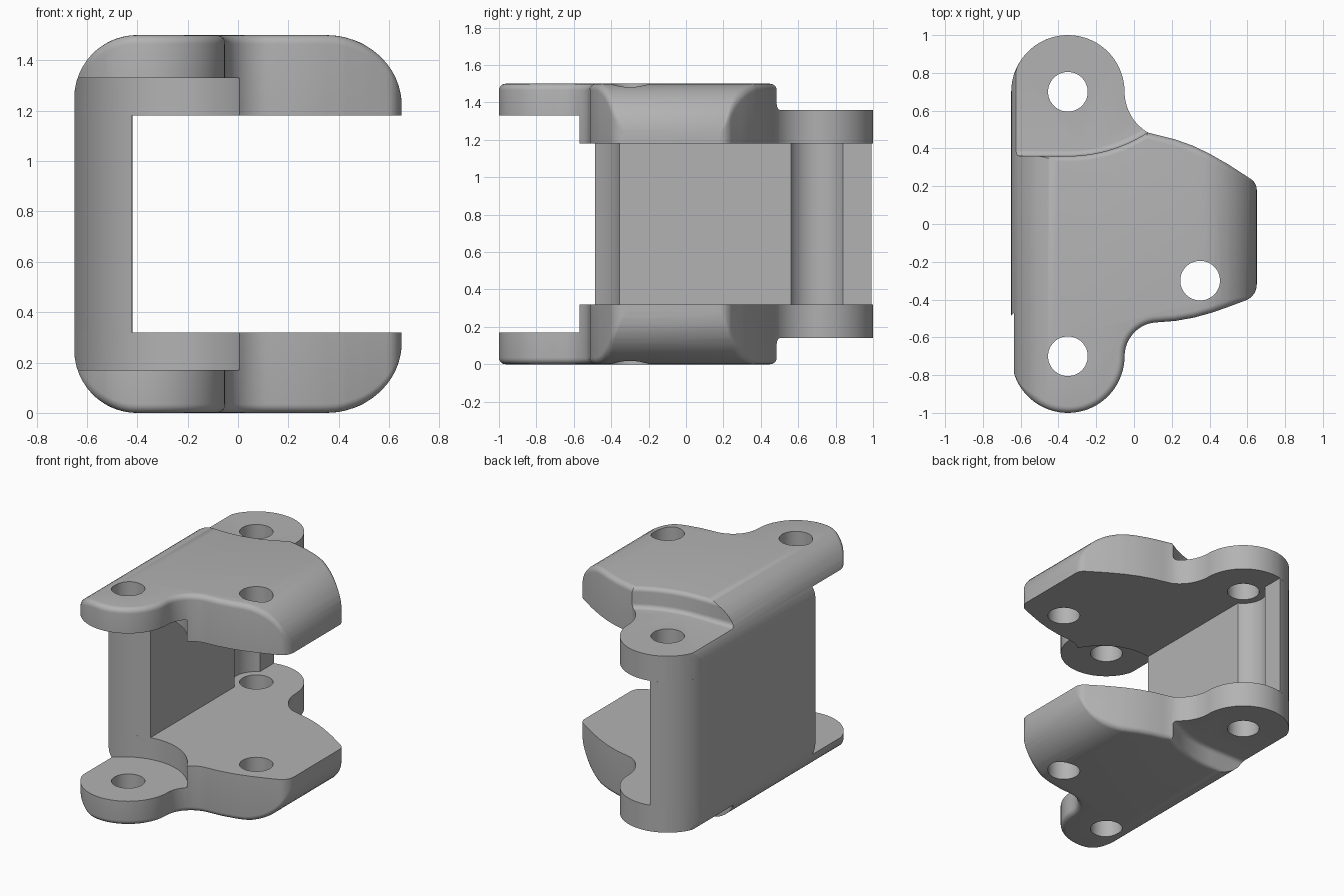
import bpy, bmesh, math
from mathutils import Vector

if "Cube" in bpy.data.objects:
    bpy.data.objects.remove(bpy.data.objects["Cube"], do_unlink=True)

grey = bpy.data.materials.new("plain grey")
grey.use_nodes = True
grey.diffuse_color = (0.45, 0.45, 0.45, 1)
grey.node_tree.nodes["Principled BSDF"].inputs["Base Color"].default_value = grey.diffuse_color

HEIGHT, UNDER, FILLET = 1.5, 1.18, 0.035
FRONT_HOLE, BACK_HOLE, SIDE_HOLE = (-0.35, -0.7), (-0.35, 0.7), (0.35, -0.3)
CLEARANCE, CLEAR_R = (-0.35, -0.75), 0.4


def arc(centre, r, a0, a1, n):
    angles = [math.radians(a0 + (a1 - a0) * i / n) for i in range(n + 1)]
    return [(centre[0] + r * math.cos(a), centre[1] + r * math.sin(a)) for a in angles]


def loft(rings):
    """Closed solid through rings of (x, y, z) points."""
    bm = bmesh.new()
    loops = [[bm.verts.new(p) for p in ring] for ring in rings]
    n = len(loops[0])
    for low, high in zip(loops, loops[1:]):
        for i in range(n):
            j = (i + 1) % n
            bm.faces.new((low[i], low[j], high[j], high[i]))
    bm.faces.new(loops[0][::-1])
    bm.faces.new(loops[-1])
    bmesh.ops.recalc_face_normals(bm, faces=bm.faces)
    return bm


def prism(points, z0, z1):
    return loft([[(x, y, z) for x, y in points] for z in (z0, z1)])


def add(name, bm):
    mesh = bpy.data.meshes.new(name)
    bm.to_mesh(mesh)
    bm.free()
    mesh.materials.append(grey)
    obj = bpy.data.objects.new(name, mesh)
    bpy.context.collection.objects.link(obj)
    return obj


def smooth(obj):
    bpy.ops.object.select_all(action='DESELECT')
    obj.select_set(True)
    bpy.context.view_layer.objects.active = obj
    bpy.ops.object.shade_smooth_by_angle(angle=math.radians(30))


def crown(x):
    """Height of the rounded upper surface across the width."""
    if x < -0.4:
        return 1.25 + 0.25 * math.sqrt(max(0, 1 - ((x + 0.4) / 0.25) ** 2))
    if x > 0.35:
        return 1.22 + 0.28 * math.sqrt(max(0, 1 - ((x - 0.35) / 0.3) ** 2))
    return HEIGHT


# Plate outline: two round lugs joined to a wide tapering wing
outline = arc(FRONT_HOLE, 0.3, 180, 360, 36)
outline += arc((0.13, -0.7), 0.18, 180, 90, 12)[1:]
outline += [(0.22, -0.513), (0.32, -0.495), (0.42, -0.467), (0.51, -0.435)]
outline += arc((0.56, -0.32), 0.09, -65, 0, 6)
outline += arc((0.58, 0.18), 0.07, 0, 60, 6)
outline += [(0.5, 0.315), (0.4, 0.372), (0.31, 0.415), (0.22, 0.447), (0.14, 0.467)]
outline += arc((0.2, 0.7), 0.25, 240, 180, 10)
outline += arc(BACK_HOLE, 0.3, 0, 180, 36)[1:]


def inset(points, amount):
    result = []
    for i, p in enumerate(points):
        a, b = Vector(points[i - 1]), Vector(points[(i + 1) % len(points)])
        along = (b - a).normalized()
        # The fillet fades out toward the rounded long sides
        fade = max(0, min(1, (p[0] + 0.64) / 0.1, (0.65 - p[0]) / 0.1))
        result.append((p[0] - along.y * amount * fade, p[1] + along.x * amount * fade))
    return result


# Plate solid with a filleted rim, sliced in x and bent to the crown
rings = [[(x, y, UNDER) for x, y in outline]]
for k in range(6):
    t = math.pi / 2 * k / 5
    z = HEIGHT - FILLET * (1 - math.sin(t))
    rings.append([(x, y, z) for x, y in inset(outline, FILLET * (1 - math.cos(t)))])
bm = loft(rings)
for k in range(12):
    s = math.sin(math.pi / 2 * k / 12)
    for cut in (-0.4 - 0.25 * s, 0.35 + 0.3 * s):
        bmesh.ops.bisect_plane(bm, geom=bm.verts[:] + bm.edges[:] + bm.faces[:], dist=1e-5,
                               plane_co=(cut, 0, 0), plane_no=(1, 0, 0))
for v in bm.verts:
    if v.co.z > UNDER + 0.01:
        v.co.z -= HEIGHT - crown(v.co.x)
plate = add("upper_plate", bm)

# Cutters: pin holes, front hinge clearance, filleted step over the back lug
cutters = [add("hole_cutter", prism(arc(c, 0.105, 0, 352.5, 47), 1, 2))
           for c in (FRONT_HOLE, BACK_HOLE, SIDE_HOLE)]
cutters.append(add("clearance_cutter", prism(arc(CLEARANCE, CLEAR_R, 0, 357, 119), 1, 1.33)))
step = []
for k in range(6):
    t = math.pi / 2 * k / 5
    step.append((0.03 * (1 - math.sin(t)), 1.36 + 0.03 * (1 - math.cos(t))))
for k in range(6):
    t = math.pi / 2 * k / 5
    step.append((-0.03 * (1 - math.cos(t)), 1.47 + 0.03 * math.sin(t)))
step.append((-0.03, 1.7))
step_rings = []
for d, z in step:
    edge = arc((-0.35, 1.137), 0.777 - d, 270, 330, 40)
    ring = [(-0.9, 0.36 + d)] + edge + [(0.5, 1.3), (-0.9, 1.3)]
    step_rings.append([(x, y, z) for x, y in ring])
cutters.append(add("step_cutter", loft(step_rings)))

for cutter in cutters:
    cutter.hide_render = True
    mod = plate.modifiers.new("cut", 'BOOLEAN')
    mod.operation, mod.solver, mod.object = 'DIFFERENCE', 'EXACT', cutter
bpy.context.view_layer.update()
graph = bpy.context.evaluated_depsgraph_get()
cut_mesh = bpy.data.meshes.new_from_object(plate.evaluated_get(graph))
plate.modifiers.clear()
plate.data = cut_mesh
for cutter in cutters:
    bpy.data.objects.remove(cutter, do_unlink=True)

# Lower plate is the upper one mirrored about mid height
bm = bmesh.new()
bm.from_mesh(cut_mesh)
for v in bm.verts:
    v.co.z = HEIGHT - v.co.z
bmesh.ops.reverse_faces(bm, faces=bm.faces)
lower = add("lower_plate", bm)

# Side wall: concave front end, round back end and a groove for the back pin
front = arc(CLEARANCE, CLEAR_R, 100.08, 138.59, 12)
back = arc(BACK_HOLE, 0.3, 180, 103.5, 16)
groove = arc(BACK_HOLE, 0.155, 116.8, 243.2, 20)
wall = add("side_wall", prism(front + back + groove, HEIGHT - UNDER, UNDER))

for part in (plate, lower, wall):
    smooth(part)
